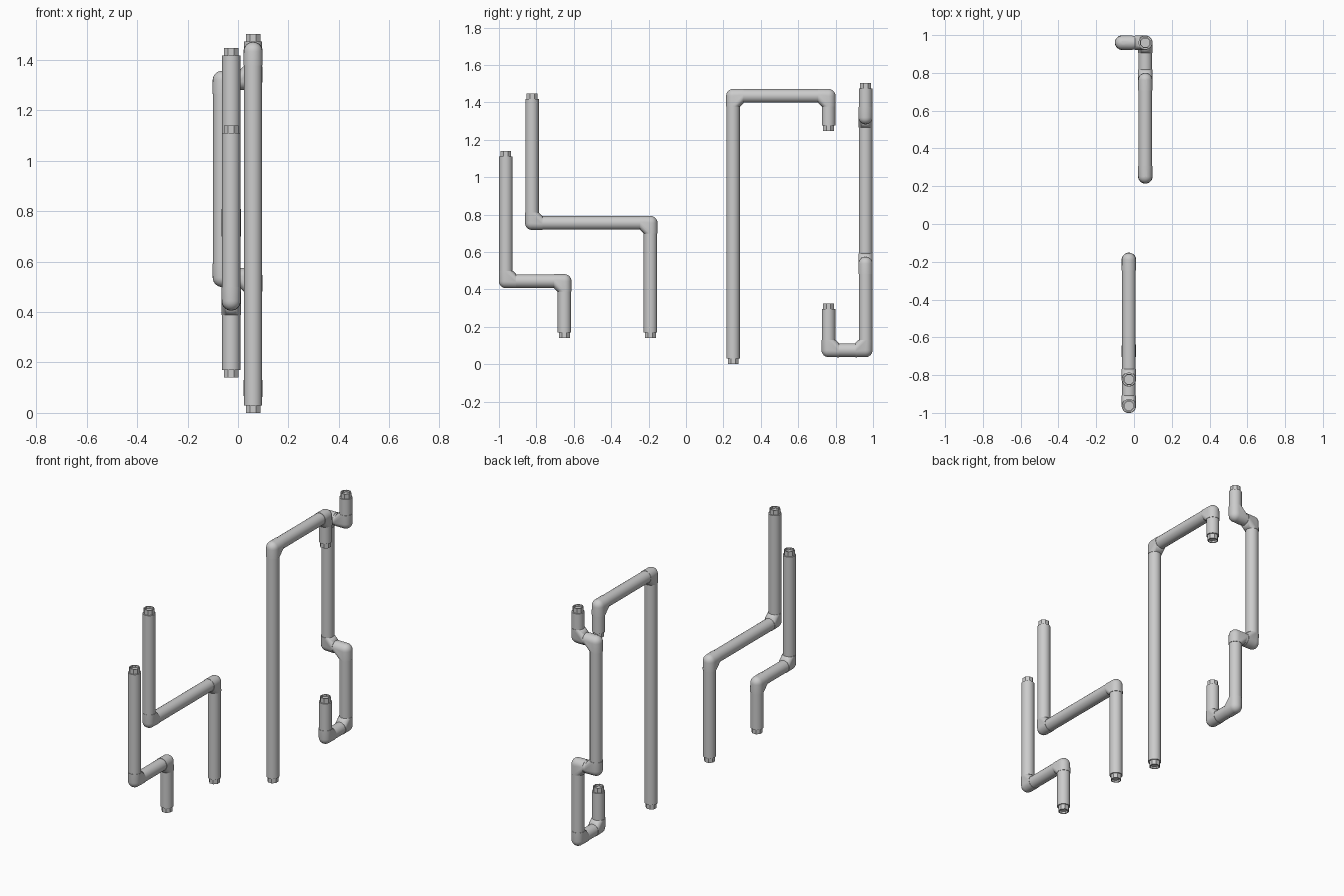
import bpy, bmesh, math
from mathutils import Vector

cube = bpy.data.objects.get("Cube")
if cube:
    bpy.data.objects.remove(cube, do_unlink=True)

R = 0.0365        # pipe radius
ARM = 0.055       # elbow reach from the corner
NUB = 0.03        # end fitting length
SIDES = 20

metal = bpy.data.materials.new("light grey metal")
metal.use_nodes = True
grey = (0.6, 0.6, 0.6, 1)
metal.diffuse_color = grey
metal.node_tree.nodes["Principled BSDF"].inputs["Base Color"].default_value = grey


def finish(bm, name, angle):
    bmesh.ops.recalc_face_normals(bm, faces=bm.faces)
    mesh = bpy.data.meshes.new(name)
    bm.to_mesh(mesh)
    bm.free()
    mesh.materials.append(metal)
    obj = bpy.data.objects.new(name, mesh)
    bpy.context.collection.objects.link(obj)
    bpy.ops.object.select_all(action='DESELECT')
    obj.select_set(True)
    bpy.context.view_layer.objects.active = obj
    bpy.ops.object.shade_smooth_by_angle(angle=math.radians(angle))


def ring(bm, centre, axis, radius, sides=SIDES):
    turn = axis.to_track_quat('Z', 'Y')
    verts = []
    for i in range(sides):
        a = math.tau * (i + 0.5) / sides
        spoke = Vector((math.cos(a), math.sin(a), 0)) * radius
        verts.append(bm.verts.new(centre + turn @ spoke))
    return verts


def tube(bm, rings):
    for low, high in zip(rings, rings[1:]):
        for i in range(len(low)):
            j = (i + 1) % len(low)
            bm.faces.new((low[i], low[j], high[j], high[i]))
    bm.faces.new(rings[0][::-1])
    bm.faces.new(rings[-1])


def pipe(name, a, b):
    bm = bmesh.new()
    axis = (b - a).normalized()
    tube(bm, [ring(bm, p, axis, R) for p in (a, b)])
    finish(bm, name, 40)


# Elbow: hull around a ball and two collars, which chamfers the inner corner
def elbow(name, corner, to_a, to_b):
    bm = bmesh.new()
    for direction in (to_a, to_b):
        ring(bm, corner + direction * ARM, direction, R + 0.002)
    ball = bmesh.ops.create_uvsphere(bm, u_segments=SIDES, v_segments=12, radius=R + 0.001)
    bmesh.ops.translate(bm, verts=ball["verts"], vec=corner)
    hull = bmesh.ops.convex_hull(bm, input=bm.verts)
    loose = {g for g in hull["geom_interior"] + hull["geom_unused"]
             if isinstance(g, bmesh.types.BMVert)}
    bmesh.ops.delete(bm, geom=list(loose), context='VERTS')
    bmesh.ops.dissolve_limit(bm, angle_limit=0.01, verts=bm.verts, edges=bm.edges)
    finish(bm, name, 50)


# Octagonal end fitting with a recessed mouth
def end_fitting(name, tip, outward):
    bm = bmesh.new()
    base = tip - outward * NUB
    steps = ((base, 0.031), (tip, 0.031), (tip, 0.025), (tip - outward * 0.012, 0.025))
    tube(bm, [ring(bm, p, outward, r, 8) for p, r in steps])
    finish(bm, name, 30)


def run(name, points):
    pts = [Vector(p) for p in points]
    last = len(pts) - 2
    for i, (a, b) in enumerate(zip(pts, pts[1:])):
        d = (b - a).normalized()
        start = a + d * (NUB if i == 0 else ARM)
        stop = b - d * (NUB if i == last else ARM)
        pipe(f"{name}_pipe_{i + 1}", start, stop)
        if i < last:
            elbow(f"{name}_elbow_{i + 1}", b, -d, (pts[i + 2] - b).normalized())
    end_fitting(f"{name}_first_end", pts[0], (pts[0] - pts[1]).normalized())
    end_fitting(f"{name}_last_end", pts[-1], (pts[-1] - pts[-2]).normalized())


# Front pair of stepped pipes
FX = -0.027
run("short_step", [(FX, -0.963, 1.14), (FX, -0.963, 0.444), (FX, -0.65, 0.444), (FX, -0.65, 0.14)])
run("long_step", [(FX, -0.823, 1.448), (FX, -0.823, 0.755), (FX, -0.19, 0.755), (FX, -0.19, 0.14)])

# Tall hooked pipe
BX, OX = 0.06, -0.063
run("tall_hook", [(BX, 0.252, 0), (BX, 0.252, 1.434), (BX, 0.762, 1.434), (BX, 0.762, 1.246)])

# Back pipe with a sideways offset and an upturned foot
Y = 0.96
run("offset_pipe", [(BX, Y, 1.503), (BX, Y, 1.32), (OX, Y, 1.32), (OX, Y, 0.537),
                    (BX, Y, 0.537), (BX, Y, 0.075), (BX, 0.762, 0.075), (BX, 0.762, 0.325)])
